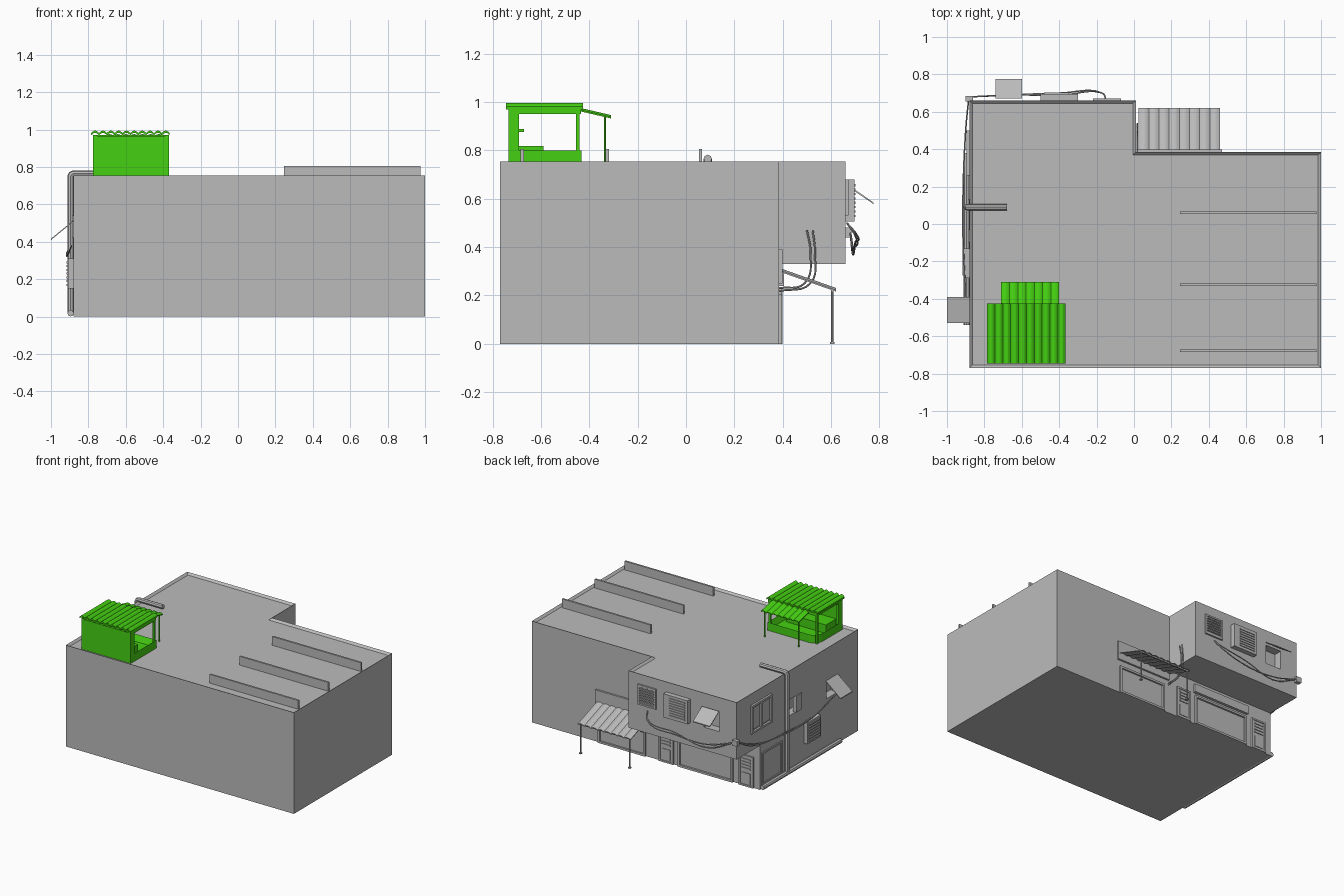
import bpy, bmesh, math
from mathutils import Vector

old = bpy.data.objects.get("Cube")
if old:
    bpy.data.objects.remove(old, do_unlink=True)


def material(name, rgb):
    m = bpy.data.materials.new(name)
    m.use_nodes = True
    m.diffuse_color = (*rgb, 1)
    m.node_tree.nodes["Principled BSDF"].inputs["Base Color"].default_value = (*rgb, 1)
    return m


GREY = material("concrete grey", (0.5, 0.5, 0.5))
GREEN = material("bright green", (0.06, 0.64, 0.006))


def finish(name, bm, mat):
    bmesh.ops.recalc_face_normals(bm, faces=bm.faces)
    mesh = bpy.data.meshes.new(name)
    bm.to_mesh(mesh)
    bm.free()
    mesh.materials.append(mat)
    ob = bpy.data.objects.new(name, mesh)
    bpy.context.collection.objects.link(ob)
    return ob


def prism(name, pts, z0, z1, mat=GREY, lip=0, drop=0):
    """Extrude a plan outline; optionally sink the top inside a lip."""
    bm = bmesh.new()
    base = bm.faces.new([bm.verts.new((x, y, z0)) for x, y in pts])
    geo = bmesh.ops.extrude_face_region(bm, geom=[base])["geom"]
    top = [g for g in geo if isinstance(g, bmesh.types.BMFace)]
    bmesh.ops.translate(bm, vec=(0, 0, z1 - z0), verts=top[0].verts)
    bmesh.ops.recalc_face_normals(bm, faces=bm.faces)
    if lip:
        bmesh.ops.inset_region(bm, faces=top, thickness=lip)
        bmesh.ops.translate(bm, vec=(0, 0, -drop), verts=top[0].verts)
    return finish(name, bm, mat)


def box(name, x0, x1, y0, y1, z0, z1, mat=GREY):
    return prism(name, [(x0, y0), (x1, y0), (x1, y1), (x0, y1)], z0, z1, mat)


def wall_point(wall, s, d, z):
    """Position along a wall, distance out from it, and height."""
    if wall == "side":
        return Vector((-0.88 - d, s, z))
    return Vector((s, (0.66 if wall == "upper" else 0.385) + d, z))


def wbox(name, wall, s0, s1, d0, d1, z0, z1):
    a, b = wall_point(wall, s0, d0, z0), wall_point(wall, s1, d1, z1)
    xs, ys = sorted((a.x, b.x)), sorted((a.y, b.y))
    return box(name, *xs, *ys, z0, z1)


def frame(name, wall, s0, s1, z0, z1, w=0.012, d=0.012):
    wbox(name + "_left", wall, s0, s0 + w, -0.002, d, z0, z1)
    wbox(name + "_right", wall, s1 - w, s1, -0.002, d, z0, z1)
    wbox(name + "_bottom", wall, s0, s1, -0.002, d, z0, z0 + w)
    wbox(name + "_top", wall, s0, s1, -0.002, d, z1 - w, z1)


def slats(name, wall, s0, s1, z0, z1, d0, d1, n):
    step = (z1 - z0) / n
    for i in range(n):
        z = z0 + (i + 0.25) * step
        wbox(f"{name}_{i + 1}", wall, s0, s1, d0, d1, z, z + step * 0.5)


def tube(name, pts, r, mat=GREY, smooth_path=True):
    cu = bpy.data.curves.new(name, "CURVE")
    cu.dimensions = "3D"
    cu.bevel_depth, cu.bevel_resolution, cu.use_fill_caps = r, 2, True
    cu.resolution_u = 6
    sp = cu.splines.new("BEZIER" if smooth_path else "POLY")
    store = sp.bezier_points if smooth_path else sp.points
    store.add(len(pts) - 1)
    for p, co in zip(store, pts):
        if smooth_path:
            p.co = co
            p.handle_left_type = p.handle_right_type = "AUTO"
        else:
            p.co = (*co, 1)
    cu.materials.append(mat)
    ob = bpy.data.objects.new(name, cu)
    bpy.context.collection.objects.link(ob)
    bpy.ops.object.select_all(action="DESELECT")
    ob.select_set(True)
    bpy.context.view_layer.objects.active = ob
    bpy.ops.object.convert(target="MESH")
    bpy.ops.object.shade_smooth_by_angle()


def sheet(name, x0, x1, start, end, waves, amp, mat, thick=0.006):
    """Corrugated sheet between two (y, z) edges, ridges running down it."""
    bm = bmesh.new()
    n = waves * 6
    rows = []
    for (y, z), drop in ((start, 0), (end, 0), (end, thick), (start, thick)):
        rows.append([bm.verts.new((x0 + (x1 - x0) * i / n, y,
                     z - drop + amp * abs(math.sin(math.pi * i / 6)))) for i in range(n + 1)])
    for k in range(4):
        a, b = rows[k], rows[(k + 1) % 4]
        for i in range(n):
            bm.faces.new((a[i], a[i + 1], b[i + 1], b[i]))
    for i in (0, n):
        bm.faces.new([r[i] for r in rows])
    return finish(name, bm, mat)


def flap(name, wall, s0, s1, d0, z0, d1, z1):
    """Tilted window shutter with small thickness."""
    bm = bmesh.new()
    lo, hi = [], []
    for s, d, z in ((s0, d0, z0), (s1, d0, z0), (s1, d1, z1), (s0, d1, z1)):
        lo.append(bm.verts.new(wall_point(wall, s, d, z)))
        hi.append(bm.verts.new(wall_point(wall, s, d, z + 0.007)))
    bm.faces.new(lo)
    bm.faces.new(hi)
    for i in range(4):
        j = (i + 1) % 4
        bm.faces.new((lo[i], lo[j], hi[j], hi[i]))
    finish(name, bm, GREY)


# Building: ground floor and overhanging L-shaped upper floor
ground = box("ground_floor", -0.88, 1, -0.77, 0.385, 0, 0.33)
upper = prism("upper_floor", [(-0.88, -0.77), (1, -0.77), (1, 0.385), (0.01, 0.385),
              (0.01, 0.66), (-0.88, 0.66)], 0.33, 0.755, GREY, 0.022, 0.015)

# Window openings cut into the upper floor
for wall, s0, s1, z0, z1 in (("upper", -0.74, -0.61, 0.5, 0.64),
                             ("side", -0.1, 0.05, 0.42, 0.54),
                             ("side", -0.53, -0.4, 0.38, 0.5)):
    cutter = wbox("window_cutter", wall, s0, s1, -0.06, 0.05, z0, z1)
    mod = upper.modifiers.new("opening", "BOOLEAN")
    mod.operation, mod.object, mod.solver = "DIFFERENCE", cutter, "EXACT"
    bpy.context.view_layer.objects.active = upper
    bpy.ops.object.modifier_apply(modifier=mod.name)
    bpy.data.objects.remove(cutter, do_unlink=True)

# Roof fins
for i, y in enumerate((0.06, -0.325, -0.677)):
    box(f"roof_fin_{i + 1}", 0.245, 0.975, y - 0.007, y + 0.007, 0.738, 0.805)

# Rear upper wall: louvred vent, cooling unit, shuttered window
frame("vent_frame", "upper", -0.22, -0.07, 0.53, 0.68)
slats("vent_slat", "upper", -0.21, -0.08, 0.54, 0.67, 0, 0.008, 7)
wbox("rear_cooling_unit", "upper", -0.5, -0.3, 0, 0.036, 0.505, 0.68)
slats("rear_unit_grille", "upper", -0.48, -0.35, 0.52, 0.665, 0.03, 0.042, 8)
flap("rear_shutter", "upper", -0.74, -0.6, 0.01, 0.65, 0.115, 0.578)

# Side wall: window, half-closed opening, shutter, cooling unit
frame("side_window", "side", 0.26, 0.5, 0.46, 0.67, 0.015, 0.015)
wbox("side_window_mullion", "side", 0.37, 0.39, 0, 0.013, 0.46, 0.67)
for s in (0.285, 0.4):
    wbox("side_window_pane", "side", s, s + 0.075, -0.002, 0.006, 0.485, 0.645)
wbox("small_window_shutter", "side", -0.1, -0.03, -0.02, 0.008, 0.42, 0.54)
flap("side_shutter", "side", -0.53, -0.39, 0.0, 0.508, 0.12, 0.41)
wbox("side_cooling_unit", "side", -0.29, -0.13, 0, 0.03, 0.15, 0.31)
slats("side_unit_grille", "side", -0.275, -0.145, 0.16, 0.3, 0.028, 0.038, 7)
frame("side_panel", "side", 0.13, 0.37, 0.03, 0.27, 0.012, 0.008)

# Ground floor rear: doors, shop fronts, signboards
for i, s in enumerate((-0.11, -0.77)):
    frame(f"door_{i + 1}_frame", "lower", s - 0.06, s + 0.06, 0, 0.23)
    wbox(f"door_{i + 1}", "lower", s - 0.05, s + 0.05, 0, 0.006, 0, 0.22)
    slats(f"door_{i + 1}_grille", "lower", s - 0.035, s + 0.035, 0.12, 0.21, 0, 0.012, 4)
    wbox(f"door_{i + 1}_kick", "lower", s - 0.035, s + 0.035, 0, 0.01, 0.02, 0.1)
frame("wing_shopfront", "lower", -0.66, -0.21, 0, 0.22, 0.015, 0.014)
wbox("wing_signboard", "lower", -0.67, -0.2, 0, 0.02, 0.24, 0.3)
frame("rear_shopfront", "lower", 0.06, 0.45, 0, 0.205, 0.015, 0.012)
wbox("rear_signboard", "lower", 0.02, 0.47, 0, 0.014, 0.25, 0.39)

# Rear awning on posts
sheet("rear_awning", 0.025, 0.46, (0.385, 0.305), (0.62, 0.222), 8, 0.009, GREY)
box("awning_rail", 0.03, 0.455, 0.6, 0.61, 0.216, 0.226)
for x in (0.04, 0.445):
    tube("awning_post", [(x, 0.605, 0), (x, 0.605, 0.225)], 0.005, GREY, False)
    box("awning_post_foot", x - 0.009, x + 0.009, 0.596, 0.614, 0, 0.008)

# Drain pipes
arc = [(-0.88 - 0.015 * math.sin(t), 0.09, 0.75 + 0.015 * math.cos(t))
       for t in (0, math.pi / 4, math.pi / 2)]
tube("roof_drain_pipe", [(-0.68, 0.09, 0.765)] + arc + [(-0.895, 0.09, 0.02)], 0.017, GREY, False)
tube("ground_pipe", [(-0.895, 0.38, 0.018), (-0.895, -0.54, 0.018)], 0.017, GREY, False)

# Hanging cables and junction box
box("junction_box", -0.9, -0.86, 0.655, 0.685, 0.44, 0.48)
for k in range(2):
    o = 0.012 * k
    tube("rear_cable", [(-0.15, 0.665, 0.5), (-0.17, 0.7, 0.46 - o), (-0.4, 0.7 - o, 0.42 - 2 * o),
         (-0.65, 0.69, 0.37 + 2 * o), (-0.87, 0.68, 0.46)], 0.004)
    tube("side_cable", [(-0.885, 0.66, 0.46), (-0.9, 0.5, 0.39 - o), (-0.915, 0.1, 0.33 + o),
         (-0.91, -0.2, 0.33), (-0.89, -0.5, 0.38)], 0.004)
    tube("wing_cable", [(0.018, 0.5 + 2 * o, 0.47), (0.018, 0.515 + 1.5 * o, 0.38),
         (0.018, 0.49 + 2 * o, 0.25), (0.018, 0.385, 0.23 - o)], 0.004)

# Rooftop kiosk: back wall, rounded counter wall, posts
box("kiosk_wall", -0.775, -0.37, -0.735, -0.715, 0.74, 0.965, GREEN)
for x in (-0.775, -0.39):
    box("kiosk_corner", x, x + 0.02, -0.735, -0.69, 0.74, 0.965, GREEN)
    box("kiosk_post", x + 0.003, x + 0.017, -0.455, -0.441, 0.74, 0.965, GREEN)
    box("kiosk_side_beam", x, x + 0.02, -0.735, -0.435, 0.95, 0.972, GREEN)
box("kiosk_back_beam", -0.775, -0.37, -0.455, -0.435, 0.95, 0.972, GREEN)


def counter_outline(e, r):
    """Plan of the low wall, with one rounded corner at the open end."""
    x0, x1, y0, y1 = -0.775 + e, -0.37 - e, -0.735 + e, -0.433 - e
    turn = [(x0 + r - r * math.sin(a), y1 - r + r * math.cos(a))
            for a in (math.pi / 2 * i / 6 for i in range(7))]
    return [(x0, y0), (x1, y0), (x1, y1)] + turn


prism("kiosk_counter", counter_outline(0, 0.07), 0.738, 0.8, GREEN, 0.025, 0.045)
box("kiosk_bench", -0.74, -0.41, -0.71, -0.59, 0.755, 0.818, GREEN)
box("kiosk_shelf", -0.56, -0.42, -0.716, -0.67, 0.875, 0.888, GREEN)
box("kiosk_shelf_unit", -0.52, -0.46, -0.716, -0.69, 0.86, 0.905, GREEN)

# Kiosk roof and awning
sheet("kiosk_roof", -0.785, -0.365, (-0.745, 0.982), (-0.425, 0.982), 10, 0.013, GREEN, 0.012)
sheet("kiosk_awning", -0.71, -0.4, (-0.44, 0.968), (-0.31, 0.938), 7, 0.008, GREEN)
for x in (-0.695, -0.415):
    tube("kiosk_awning_post", [(x, -0.335, 0.74), (x, -0.335, 0.942)], 0.005, GREEN, False)
